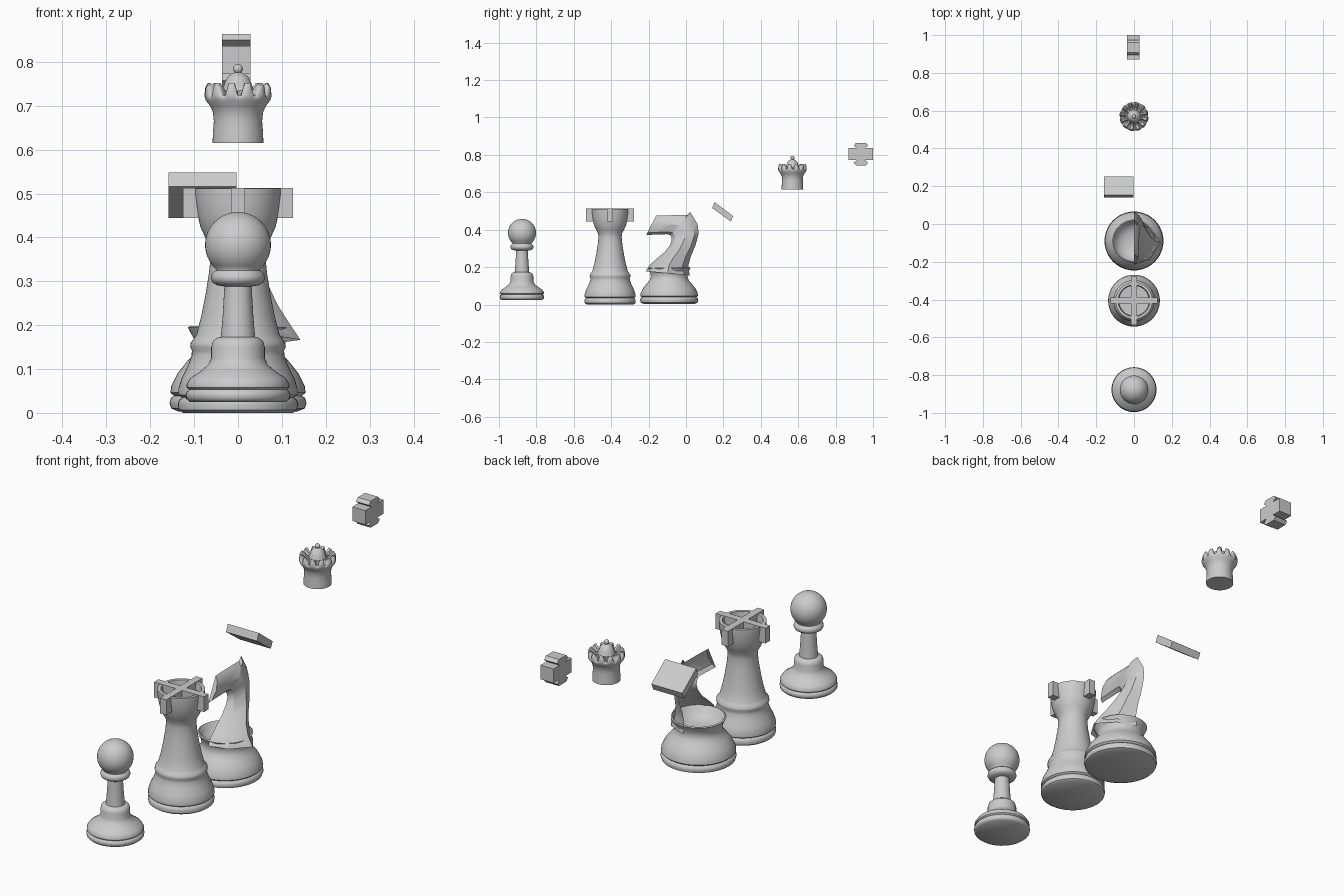
import bpy, bmesh, math
from mathutils import Vector


def finish(bm, name, loc=(0, 0, 0), angle=35, recalc=True):
    if recalc:
        bmesh.ops.recalc_face_normals(bm, faces=bm.faces)
    me = bpy.data.meshes.new(name)
    bm.to_mesh(me)
    bm.free()
    ob = bpy.data.objects.new(name, me)
    ob.location = loc
    bpy.context.collection.objects.link(ob)
    bpy.ops.object.select_all(action='DESELECT')
    ob.select_set(True)
    bpy.context.view_layer.objects.active = ob
    bpy.ops.object.shade_smooth_by_angle(angle=math.radians(angle))
    return ob


def lathe(name, profile, y, segs=48, tweak=None):
    """Revolve (radius, z) points around the vertical axis at the given y."""
    bm = bmesh.new()
    rings = []
    for r, z in profile:
        if r == 0:
            rings.append([bm.verts.new((0, 0, z))] * segs)
            continue
        ring = []
        for i in range(segs):
            rr, zz = tweak(i, r, z) if tweak else (r, z)
            a = 2 * math.pi * i / segs
            ring.append(bm.verts.new((rr * math.cos(a), rr * math.sin(a), zz)))
        rings.append(ring)
    for lo, hi in zip(rings, rings[1:]):
        for i in range(segs):
            j = (i + 1) % segs
            quad = list(dict.fromkeys((lo[i], lo[j], hi[j], hi[i])))
            bm.faces.new(quad)
    return finish(bm, name, (0, y, 0), 45)


def prism(name, yz, x0, x1):
    """Extrude a side-view outline along x."""
    bm = bmesh.new()
    f = bm.faces.new([bm.verts.new((x0, y, z)) for y, z in yz])
    new = bmesh.ops.extrude_face_region(bm, geom=[f])['geom']
    bmesh.ops.translate(bm, verts=[v for v in new if isinstance(v, bmesh.types.BMVert)],
                        vec=(x1 - x0, 0, 0))
    return finish(bm, name, angle=20)


def arc(cz, r, a0, a1, n):
    """Profile points on a ball, angles measured from straight down."""
    pts = []
    for i in range(n + 1):
        a = math.radians(a0 + (a1 - a0) * i / n)
        pts.append((0 if a > 3.14 else r * math.sin(a), cz - r * math.cos(a)))
    return pts


# Pawn: stepped foot, stem, collar and ball
lathe("pawn", [
    (0, .025), (.11, .025), (.118, .032), (.119, .042), (.116, .05), (.111, .053),
    (.117, .058), (.117, .066), (.108, .08), (.085, .095), (.068, .11), (.061, .125),
    (.061, .15), (.057, .164), (.048, .171), (.039, .173), (.035, .22), (.031, .288),
    (.048, .291), (.058, .297), (.062, .307), (.059, .318), (.05, .325)]
    + arc(.383, .075, 42, 180, 16), -.877)

# Rook body with a hollow top
ROOK_Y = -.406
lathe("rook", [
    (0, 0), (.125, 0), (.135, .007), (.137, .02), (.134, .03), (.128, .035),
    (.136, .041), (.136, .055), (.128, .08), (.114, .108), (.106, .13), (.105, .142),
    (.109, .15), (.108, .16), (.1, .17), (.095, .178), (.084, .22), (.074, .27),
    (.066, .32), (.062, .36), (.064, .38), (.075, .4), (.086, .425), (.093, .455),
    (.098, .495), (.098, .511), (.084, .511), (.08, .48), (0, .475)], ROOK_Y)

# Crossed bars on the rook's top
for name, hx, hy in (("rook_bar_across", .125, .016), ("rook_bar_along", .016, .129)):
    prism(name, [(ROOK_Y - hy, .444), (ROOK_Y + hy, .444),
                 (ROOK_Y + hy, .513), (ROOK_Y - hy, .513)], -hx, hx)

# Knight base: moulded foot with an open bowl on top
lathe("knight_base", [
    (0, .003), (.135, .003), (.152, .01), (.156, .022), (.153, .034), (.146, .039),
    (.154, .046), (.152, .062), (.138, .09), (.118, .115), (.103, .132), (.098, .15),
    (.101, .17), (.11, .186), (.114, .195), (.108, .198), (.098, .185), (.085, .165),
    (.05, .15), (0, .147)], -.09)

# Knight head: open half shell lofted from nose to chest
# each section: front (y, z), back (y, z), width
sections = [
    ((-.212, .372), (-.16, .475), .022),
    ((-.155, .374), (-.10, .477), .026),
    ((-.105, .376), (-.03, .478), .028),
    ((-.085, .372), (.008, .478), .03),
    ((-.078, .358), (.022, .495), .03),
    ((-.076, .345), (.062, .43), .036),
    ((-.085, .318), (.068, .38), .045),
    ((-.115, .28), (.052, .32), .065),
    ((-.165, .238), (.025, .255), .09),
    ((-.195, .21), (.012, .205), .115),
    ((-.215, .178), (.02, .155), .142)]
bm = bmesh.new()
rows = []
for (fy, fz), (by, bz), w in sections:
    row = []
    for t, k in ((0, 0), (.12, .6), (.5, 1), (.85, .6), (1, 0)):
        row.append(bm.verts.new((k * w, fy + (by - fy) * t, fz + (bz - fz) * t)))
    rows.append(row)
for a, b in zip(rows, rows[1:]):
    for i in range(4):
        bm.faces.new((a[i], a[i + 1], b[i + 1], b[i]))
bm.faces.new(rows[0])
finish(bm, "knight_head", angle=30)

# Loose tilted slab behind the knight
prism("slab", [(.153, .548), (.252, .473), (.239, .444), (.14, .516)], -.158, -.003)


# Queen crown: notched rim, dome and bead
def notch(i, r, z):
    if z > .722 and .045 < r and i % 5 in (0, 1):
        return r * .97, .717 + (z - .717) * .2
    return r, z


lathe("queen_crown", [
    (0, .615), (.058, .615), (.057, .64), (.055, .665), (.057, .685), (.064, .7),
    (.074, .713), (.077, .723), (.075, .742), (.069, .752), (.056, .742), (.047, .732),
    (.036, .735), (.031, .75), (.025, .764), (.016, .772), (.007, .776)]
    + arc(.784, .011, 40, 180, 8), .569, 60, notch)

# King cross: wide arm with flared stubs above and below
half = [(.065, -.032), (.065, .032), (.022, .032), (.039, .046), (.026, .06),
        (-.026, .06), (-.039, .046), (-.022, .032), (-.065, .032), (-.065, -.032)]
stub = [(-.022, -.032), (-.039, -.046), (-.026, -.06), (.026, -.06), (.039, -.046), (.022, -.032)]
prism("king_cross", [(.935 + y, .804 + z) for y, z in half + stub], -.037, .028)
